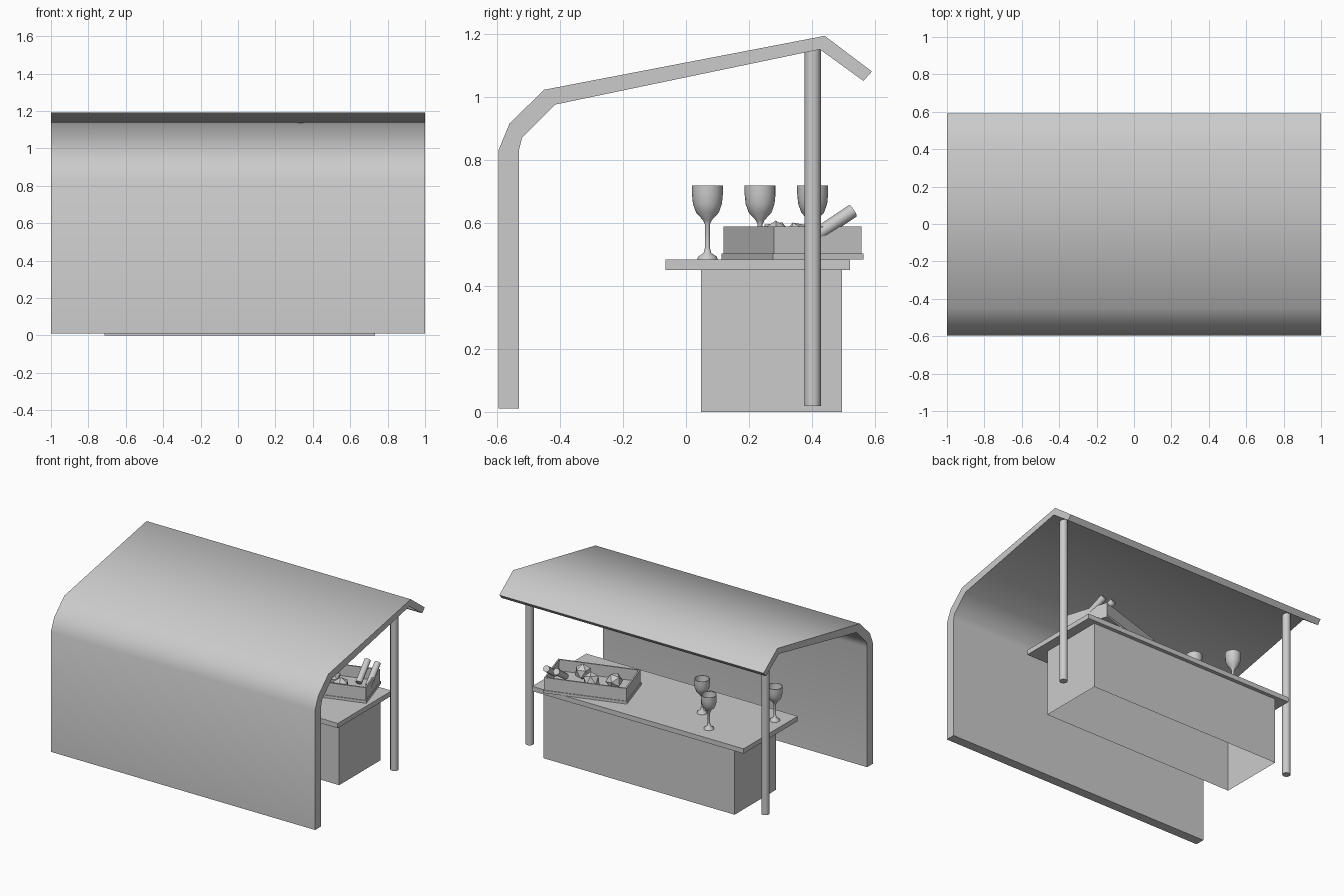
import bpy, bmesh
from math import radians, cos, sin, pi
from mathutils import Vector, Matrix

if "Cube" in bpy.data.objects:
    bpy.data.objects.remove(bpy.data.objects["Cube"])


def finish(name, bm, smooth=None):
    bmesh.ops.recalc_face_normals(bm, faces=bm.faces[:])
    me = bpy.data.meshes.new(name)
    bm.to_mesh(me)
    bm.free()
    ob = bpy.data.objects.new(name, me)
    bpy.context.collection.objects.link(ob)
    if smooth:
        bpy.ops.object.select_all(action='DESELECT')
        ob.select_set(True)
        bpy.context.view_layer.objects.active = ob
        bpy.ops.object.shade_smooth_by_angle(angle=radians(smooth))
    return ob


def box(name, lo, hi, open_side=None):
    """Box between two corners; open_side is -1 (no bottom) or 1 (no top)."""
    bm = bmesh.new()
    bmesh.ops.create_cube(bm, size=1)
    lo, hi = Vector(lo), Vector(hi)
    for v in bm.verts:
        v.co = Vector([(v.co[i] + 0.5) * (hi[i] - lo[i]) + lo[i] for i in range(3)])
    bm.normal_update()
    ob_faces = [f for f in bm.faces if open_side and f.normal.z * open_side > 0.9]
    if ob_faces:
        bmesh.ops.delete(bm, geom=ob_faces, context='FACES_ONLY')
    return finish(name, bm)


def rod(name, a, b, r, sides=12):
    a, b = Vector(a), Vector(b)
    d = b - a
    bm = bmesh.new()
    bmesh.ops.create_cone(bm, cap_ends=True, segments=sides, radius1=r, radius2=r,
                          depth=d.length,
                          matrix=Matrix.Translation((a + b) / 2)
                          @ d.to_track_quat('Z', 'Y').to_matrix().to_4x4())
    return finish(name, bm, 50)


def lathe(name, profile, loc, steps=16):
    bm = bmesh.new()
    vs = [bm.verts.new((r, 0, z)) for r, z in profile]
    es = [bm.edges.new(p) for p in zip(vs, vs[1:])]
    bmesh.ops.spin(bm, geom=vs + es, cent=(0, 0, 0), axis=(0, 0, 1),
                   angle=2 * pi, steps=steps)
    bmesh.ops.remove_doubles(bm, verts=bm.verts[:], dist=0.0005)
    ob = finish(name, bm, 50)
    ob.location = loc
    return ob


# Bent canopy: back wall, curved shoulder, sloping roof and front lip
section = [(-0.595, 0.01), (-0.595, 0.83), (-0.56, 0.915), (-0.45, 1.022),
           (0.44, 1.193), (0.59, 1.08), (0.563, 1.05), (0.425, 1.15),
           (-0.415, 0.975), (-0.52, 0.87), (-0.53, 0.83), (-0.53, 0.01)]
bm = bmesh.new()
n = len(section)
ends = [[bm.verts.new((x, y, z)) for y, z in section] for x in (-1, 1)]
for i in range(n):
    j = (i + 1) % n
    bm.faces.new((ends[0][i], ends[0][j], ends[1][j], ends[1][i]))
for e in ends:   # end caps as strips of quads
    for i in range(n // 2 - 1):
        bm.faces.new((e[i], e[i + 1], e[n - 2 - i], e[n - 1 - i]))
finish("canopy", bm, 60)

# Support posts
for name, x in (("left_post", -0.883), ("right_post", 0.902)):
    rod(name, (x, 0.402, 0.018), (x, 0.402, 1.155), 0.026)

# Counter: base with open underside, and overhanging top
box("counter_base", (-0.715, 0.047, 0), (0.733, 0.495, 0.455), -1)
box("counter_top", (-0.80, -0.065, 0.45), (0.80, 0.52, 0.483))

# Goblets
goblet = [(0, 0.484), (0.032, 0.484), (0.03, 0.492), (0.012, 0.504), (0.008, 0.52),
          (0.008, 0.595), (0.014, 0.608), (0.036, 0.632), (0.046, 0.66),
          (0.049, 0.69), (0.049, 0.718), (0.045, 0.718), (0.043, 0.665),
          (0.03, 0.632), (0, 0.615)]
for i, (x, y) in enumerate([(-0.72, 0.068), (-0.286, 0.235), (-0.455, 0.402)]):
    lathe(f"goblet_{i + 1}", goblet, (x, y, 0))

# Open crate on a thin base board, turned on the counter
w, d = 0.2675, 0.145
crate = box("crate", (-w, -d, 0.502), (w, d, 0.588), 1)
solid = crate.modifiers.new("walls", 'SOLIDIFY')
solid.thickness = 0.014
solid.offset = -1
board = box("crate_board", (-w - 0.005, -d - 0.005, 0.484), (w + 0.005, d + 0.005, 0.502))
for ob in (crate, board):
    ob.location = (0.4725, 0.338, 0)
    ob.rotation_euler.z = radians(17.4)

# Faceted fruit
for i, p in enumerate([(0.58, 0.285, 0.552), (0.343, 0.285, 0.552), (0.467, 0.355, 0.55)]):
    bm = bmesh.new()
    bmesh.ops.create_icosphere(bm, subdivisions=1, radius=0.055)
    bmesh.ops.rotate(bm, verts=bm.verts[:], matrix=Matrix.Rotation(0.7 * i, 3, 'X'))
    finish(f"fruit_{i + 1}", bm).location = p

# Long loaves leaning out of the crate
for i, x in enumerate((0.61, 0.685)):
    rod(f"loaf_{i + 1}", (x + 0.03, 0.39, 0.545), (x, 0.53, 0.638), 0.022, 8)
